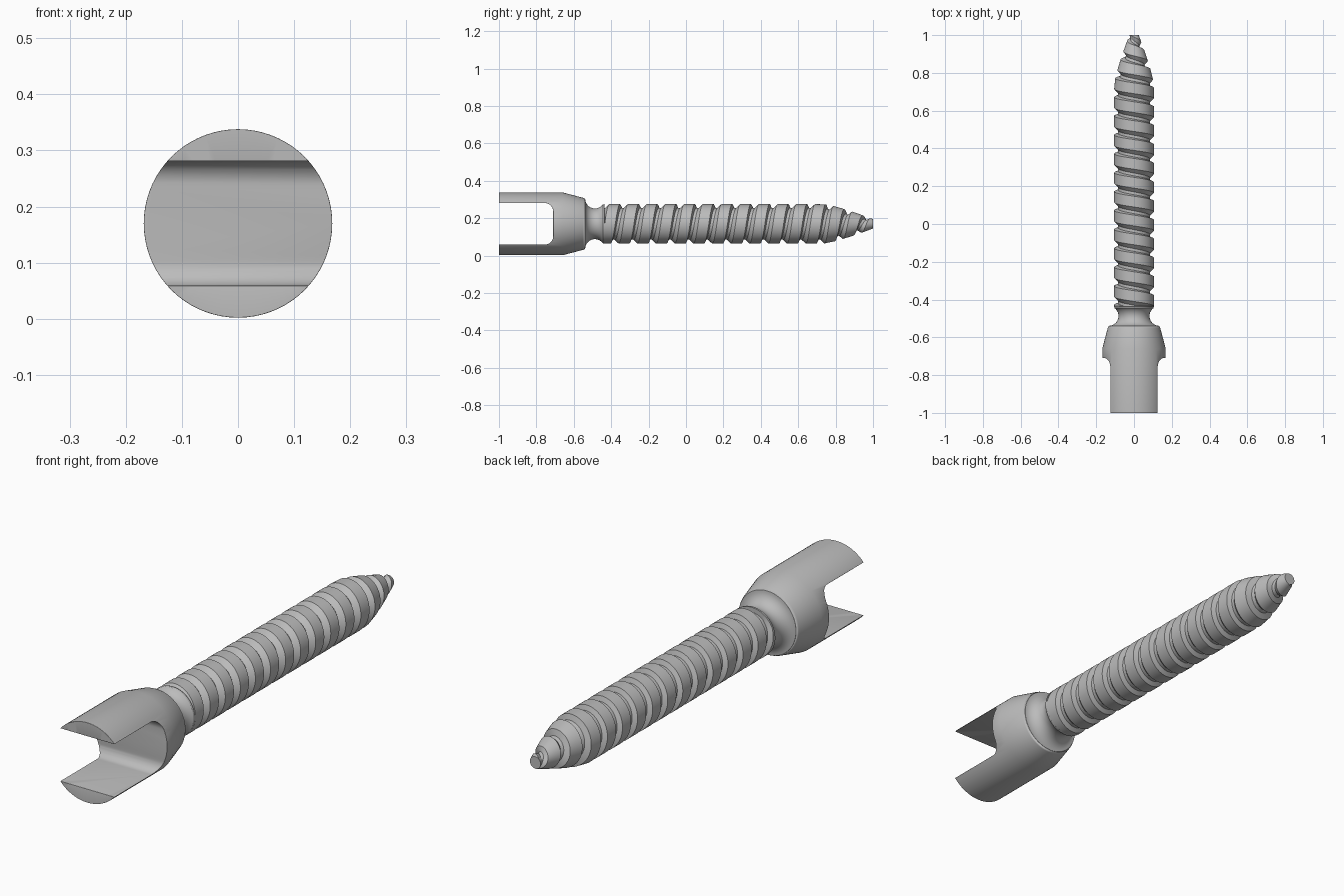
import bpy, bmesh, math
from mathutils import Vector, Matrix

cube = bpy.data.objects.get("Cube")
if cube:
    bpy.data.objects.remove(cube)

AXIS_Z = 0.17      # height of the screw axis
SEGMENTS = 72

steel = bpy.data.materials.new("brushed_grey")
steel.use_nodes = True
steel.diffuse_color = (0.5, 0.5, 0.5, 1)
steel.node_tree.nodes["Principled BSDF"].inputs["Base Color"].default_value = (0.5, 0.5, 0.5, 1)


def finish(bm, name, angle=30):
    bmesh.ops.remove_doubles(bm, verts=bm.verts, dist=1e-5)
    bmesh.ops.dissolve_degenerate(bm, edges=bm.edges, dist=1e-5)
    bmesh.ops.recalc_face_normals(bm, faces=bm.faces)
    mesh = bpy.data.meshes.new(name)
    bm.to_mesh(mesh)
    bm.free()
    mesh.materials.append(steel)
    obj = bpy.data.objects.new(name, mesh)
    bpy.context.collection.objects.link(obj)
    smooth(obj, angle)
    return obj


def smooth(obj, angle):
    bpy.ops.object.select_all(action='DESELECT')
    obj.select_set(True)
    bpy.context.view_layer.objects.active = obj
    bpy.ops.object.shade_smooth_by_angle(angle=math.radians(angle))


def lathe(profile, name):
    """Spin (y, radius) points around the screw axis."""
    bm = bmesh.new()
    verts = [bm.verts.new((0, y, AXIS_Z + r)) for y, r in profile]
    edges = [bm.edges.new(pair) for pair in zip(verts, verts[1:])]
    bmesh.ops.spin(bm, geom=verts + edges, cent=(0, 0, AXIS_Z), axis=(0, 1, 0),
                   angle=math.tau, steps=SEGMENTS)
    return finish(bm, name)


def arc(cy, cr, radius, start, end, steps=8):
    return [(cy + radius * math.cos(math.radians(a)), cr + radius * math.sin(math.radians(a)))
            for a in (start + (end - start) * i / steps for i in range(steps + 1))]


# Head with tapered shoulder and a waisted neck
neck = arc(-0.487, 0.134, 0.052, 180, 325, 14)
head = lathe([(-1, 0), (-1, 0.168), (-0.66, 0.168), (-0.55, 0.139), (-0.54, 0.134)]
             + neck + [(-0.435, 0.105), (-0.435, 0)], "forked_head")

# Slot cutter with rounded inner corners
bm = bmesh.new()
bmesh.ops.create_cube(bm, size=1, matrix=Matrix.Translation((0, -0.91, AXIS_Z))
                      @ Matrix.Diagonal((0.5, 0.4, 0.222, 1)))
corners = [e for e in bm.edges if all(v.co.y > -0.8 for v in e.verts)
           and abs(e.verts[0].co.x - e.verts[1].co.x) > 0.1]
bmesh.ops.bevel(bm, geom=corners, offset=0.045, segments=10, profile=0.5, affect='EDGES')
cutter = finish(bm, "slot_cutter")
cutter.hide_render = True
cutter.hide_viewport = True
cut = head.modifiers.new("slot", 'BOOLEAN')
cut.operation = 'DIFFERENCE'
cut.solver = 'EXACT'
cut.object = cutter
soft = head.modifiers.new("soft_edges", 'BEVEL')
soft.width = 0.007
soft.segments = 3
soft.limit_method = 'ANGLE'
soft.angle_limit = math.radians(40)
smooth(head, 35)


# Threaded shaft: outer and core radius at a distance along the axis
START, TAPER, END, PITCH = -0.435, 0.74, 1.0, 0.1


def crest(y):
    t = max(0, (y - TAPER) / (END - TAPER))
    return 0.105 - 0.08 * t ** 1.25


def root(y):
    t = max(0, (y - TAPER) / (END - TAPER))
    return 0.085 - 0.073 * t


# Left-handed helical sweep of one tooth: (offset, is crest)
TOOTH = [(0, False), (0.02, True), (0.077, True), (0.085, False), (0.1, False)]
PHASE = 0.005
bm = bmesh.new()
rows = []
turns = math.ceil((END - START) / PITCH) + 2
for i in range(turns * SEGMENTS + 1):
    a = -math.tau * i / SEGMENTS
    row = []
    for offset, is_crest in TOOTH:
        y = START - 2 * PITCH + PHASE + PITCH * i / SEGMENTS + offset
        y = min(max(y, START), END)
        r = crest(y) if is_crest else root(y)
        row.append(bm.verts.new((r * math.sin(a), y, AXIS_Z + r * math.cos(a))))
    rows.append(row)
for low, high in zip(rows, rows[1:]):
    for j in range(len(TOOTH) - 1):
        bm.faces.new((low[j], low[j + 1], high[j + 1], high[j]))
finish(bm, "screw_thread", 25)

# Solid core closing the tip
lathe([(START, 0), (START, 0.08), (TAPER, 0.08), (0.97, 0.016), (END, 0.024), (END, 0)],
      "screw_core")
